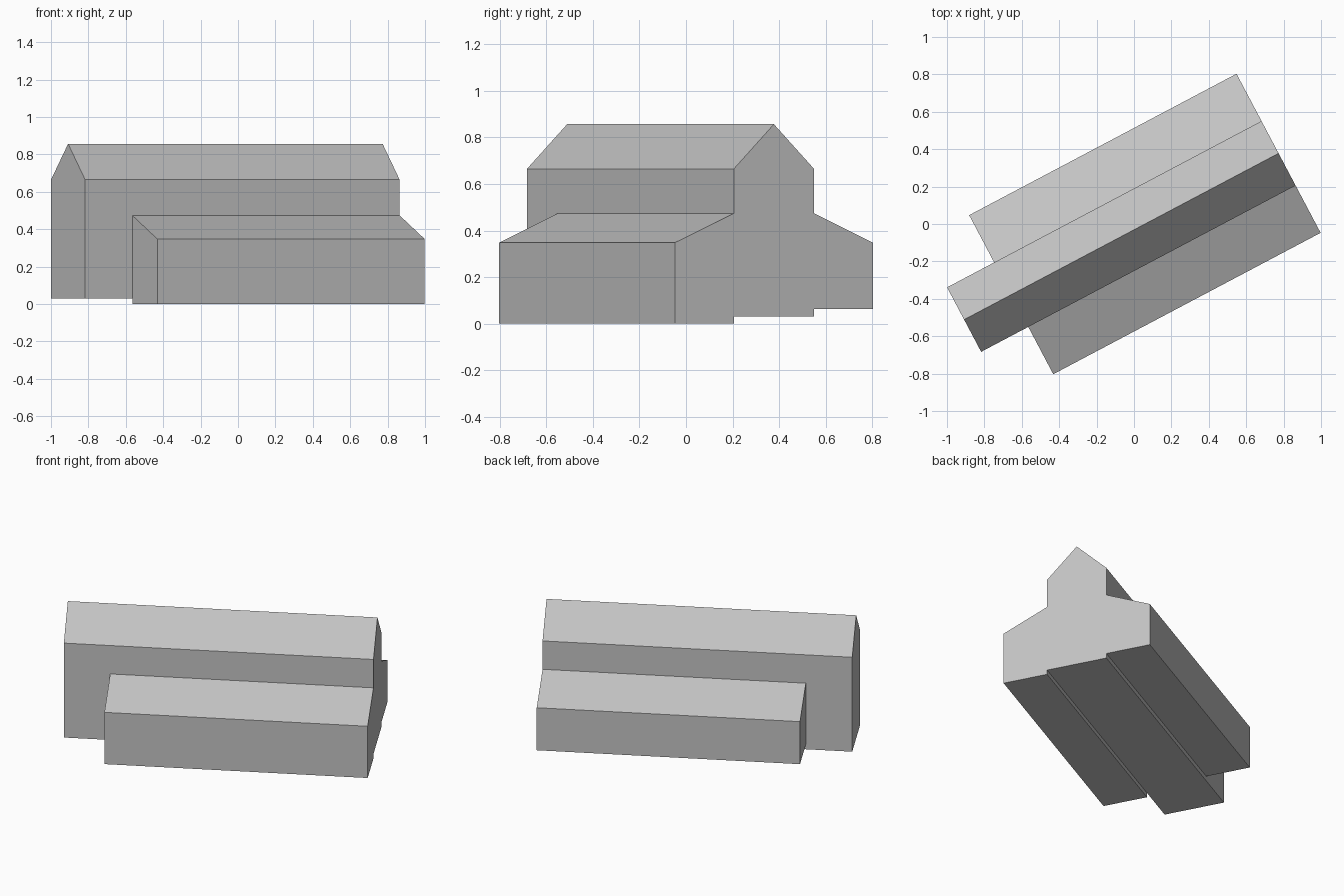
import bpy, bmesh, math
from mathutils import Matrix

cube = bpy.data.objects.get("Cube")
if cube:
    bpy.data.objects.remove(cube, do_unlink=True)

# One plain grey
grey = bpy.data.materials.new("plain_grey")
grey.use_nodes = True
colour = (0.55, 0.55, 0.55, 1)
grey.diffuse_color = colour
grey.node_tree.nodes["Principled BSDF"].inputs["Base Color"].default_value = colour

# Main dimensions
HALL, AISLE = 0.195, 0.481            # half widths
HALL_LENGTH, AISLE_LENGTH = 1.902, 1.617
RIDGE, EAVE, AISLE_TOP, AISLE_EAVE = 0.857, 0.665, 0.474, 0.348
FRONT_BASE, HALL_BASE, BACK_BASE = 0, 0.03, 0.062

# Cross-section of the gabled hall with a lean-to aisle on each side
front_wall = [(-AISLE, FRONT_BASE), (-AISLE, AISLE_EAVE), (-HALL, AISLE_TOP)]
hall_roof = [(-HALL, EAVE), (0, RIDGE), (HALL, EAVE)]
back_wall = [(HALL, AISLE_TOP), (AISLE, AISLE_EAVE), (AISLE, BACK_BASE), (HALL, BACK_BASE)]
floor = [(HALL, HALL_BASE), (-HALL, HALL_BASE), (-HALL, FRONT_BASE)]
section = front_wall + hall_roof + back_wall + floor

bm = bmesh.new()


def ring(points, x):
    return [bm.verts.new((x, y, z)) for y, z in points]


def bridge(a, b):
    for i in range(len(a)):
        j = (i + 1) % len(a)
        bm.faces.new((a[i], a[j], b[j], b[i]))


# Full section along the aisles
near = ring(section, 0)
far = ring(section, -AISLE_LENGTH)
bm.faces.new(near)
bridge(near, far)

# Aisle end walls
front_end = far[:3] + far[11:]
back_end = far[6:10]
bm.faces.new(front_end)
bm.faces.new(back_end)

# Hall alone, running on past the aisles
hall = far[2:7] + far[9:12]
hall_end = ring([(v.co.y, v.co.z) for v in hall], -HALL_LENGTH)
bridge(hall, hall_end)
bm.faces.new(hall_end)

# Merge flat walls and turn the building to its diagonal
bmesh.ops.recalc_face_normals(bm, faces=bm.faces)
bmesh.ops.dissolve_limit(bm, angle_limit=math.radians(1), verts=bm.verts, edges=bm.edges)
bm.transform(Matrix.Translation((0.773, 0.378, 0)) @ Matrix.Rotation(math.radians(27.87), 4, "Z"))

mesh = bpy.data.meshes.new("hall_with_side_aisles")
bm.to_mesh(mesh)
bm.free()
mesh.materials.append(grey)
body = bpy.data.objects.new("hall_with_side_aisles", mesh)
bpy.context.collection.objects.link(body)
